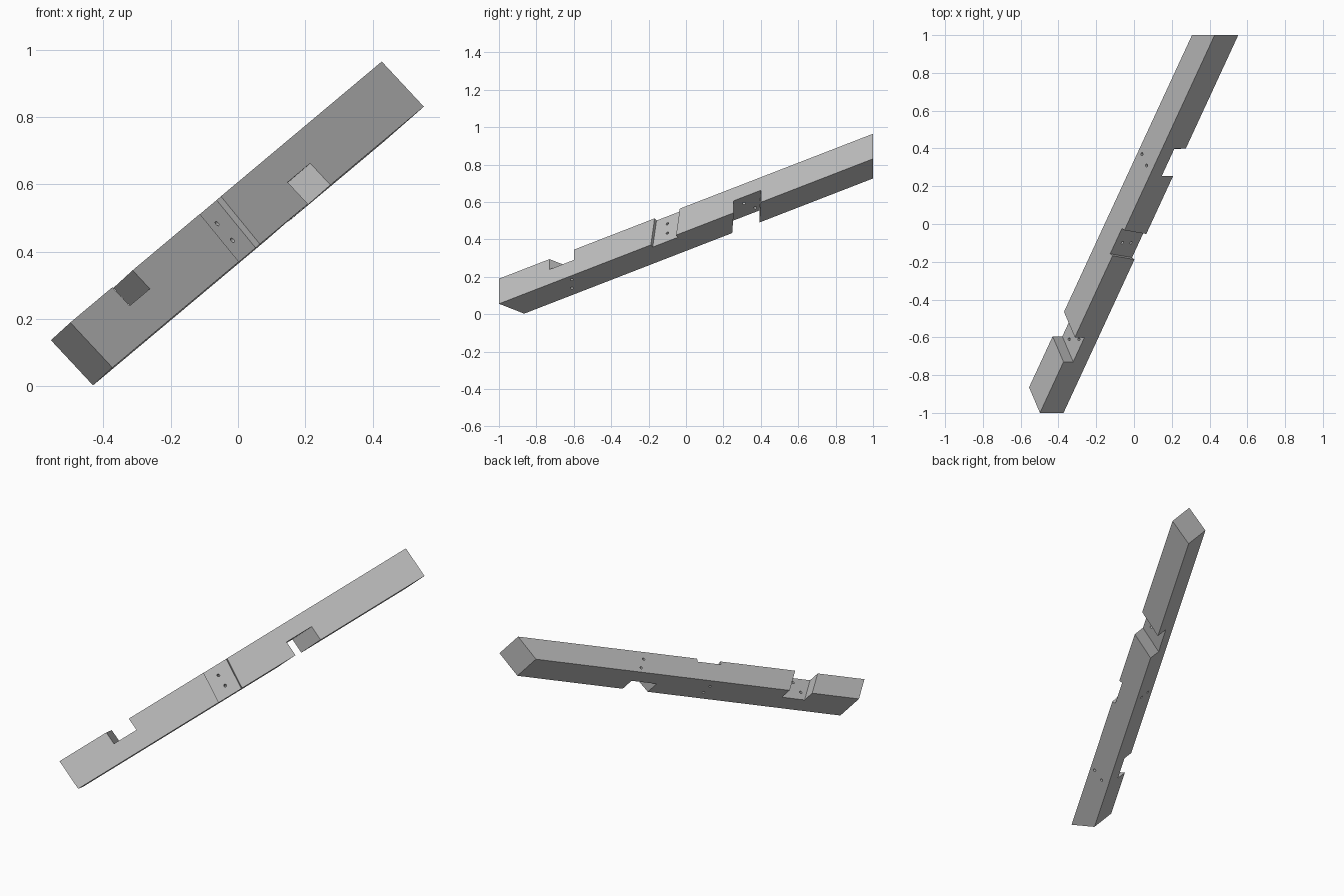
import bpy
import bmesh
from mathutils import Vector

start_cube = bpy.data.objects.get("Cube")
if start_cube:
    bpy.data.objects.remove(start_cube, do_unlink=True)

# Beam directions: along its length, across the front face, and front to back
LENGTH = Vector((0.925, 2.0, 0.775))
WIDTH = Vector((0.125, 0, -0.134))
PLUMB = Vector((-0.12, 0, -0.105))
MITRE = PLUMB + LENGTH * 0.0675
UPPER_EDGE = Vector((0.427, 1.0, 0.965))
LOWER_EDGE = UPPER_EDGE + WIDTH
FACING = WIDTH.cross(LENGTH).normalized()
if FACING.y > 0:
    FACING.negate()

wood = bpy.data.materials.new("plain_grey")
wood.use_nodes = True
GREY = (0.52, 0.52, 0.52, 1)
wood.diffuse_color = GREY
wood.node_tree.nodes["Principled BSDF"].inputs["Base Color"].default_value = GREY


def at(edge, y):
    """Point on a long edge at the given y."""
    return edge + LENGTH * (y - 1) / 2


def prism(name, outline, sweep):
    """Solid made by sweeping a flat outline along a vector."""
    bm = bmesh.new()
    face = bm.faces.new([bm.verts.new(p) for p in outline])
    swept = bmesh.ops.extrude_face_region(bm, geom=[face])
    verts = [g for g in swept["geom"] if isinstance(g, bmesh.types.BMVert)]
    bmesh.ops.translate(bm, verts=verts, vec=sweep)
    bmesh.ops.recalc_face_normals(bm, faces=bm.faces)
    mesh = bpy.data.meshes.new(name)
    bm.to_mesh(mesh)
    bm.free()
    mesh.materials.append(wood)
    obj = bpy.data.objects.new(name, mesh)
    bpy.context.collection.objects.link(obj)
    return obj


def cut(cutter):
    """Subtract a cutter from the beam and discard it."""
    cutter.hide_render = True
    bpy.context.view_layer.objects.active = beam
    mod = beam.modifiers.new("cut", 'BOOLEAN')
    mod.operation = 'DIFFERENCE'
    mod.solver = 'EXACT'
    mod.object = cutter
    bpy.ops.object.modifier_apply(modifier=mod.name)
    bpy.data.objects.remove(cutter, do_unlink=True)


def notch(start, run, depth, across):
    """Box-shaped cut: open on its outer side and at both ends of across."""
    p = start - depth * 0.5 - across * 0.3
    d = depth * 1.5
    cut(prism("notch_cutter", [p, p + run, p + run + d, p + d], across * 1.6))


def hole(point, axis):
    """Round nail hole right through the beam."""
    bpy.ops.mesh.primitive_cylinder_add(vertices=12, radius=0.008, depth=0.6, location=point)
    drill = bpy.context.object
    drill.rotation_euler = axis.to_track_quat('Z', 'Y').to_euler()
    drill.data.materials.append(wood)
    bpy.context.view_layer.update()
    cut(drill)


# Beam with a plumb cut at the far end and a mitre at the near end
near = at(UPPER_EDGE, -1)
beam = prism("rafter_beam",
             [UPPER_EDGE, near, near + MITRE, UPPER_EDGE + PLUMB], WIDTH)

# Half-width notch in the underside
notch(at(LOWER_EDGE, 0.255), LENGTH * 0.0725, WIDTH * -0.48, PLUMB - LENGTH * 0.004)
# Notch in the upper side, parallel to the mitre
notch(at(UPPER_EDGE, -0.73), LENGTH * 0.065, WIDTH * 0.41, MITRE)
# Shallow skewed recess across the front
notch(at(UPPER_EDGE, -0.168), LENGTH * 0.0675, FACING * -0.02, WIDTH - LENGTH * 0.01)

# Nail holes
for point in ((-0.055, -0.105, 0.49), (-0.01, -0.105, 0.44)):
    hole(point, FACING)
for point in ((0.04, 0.37, 0.64), (0.065, 0.31, 0.663),
              (-0.223, -0.61, 0.19), (-0.275, -0.61, 0.145)):
    hole(point, WIDTH)

for poly in beam.data.polygons:
    poly.use_smooth = False
